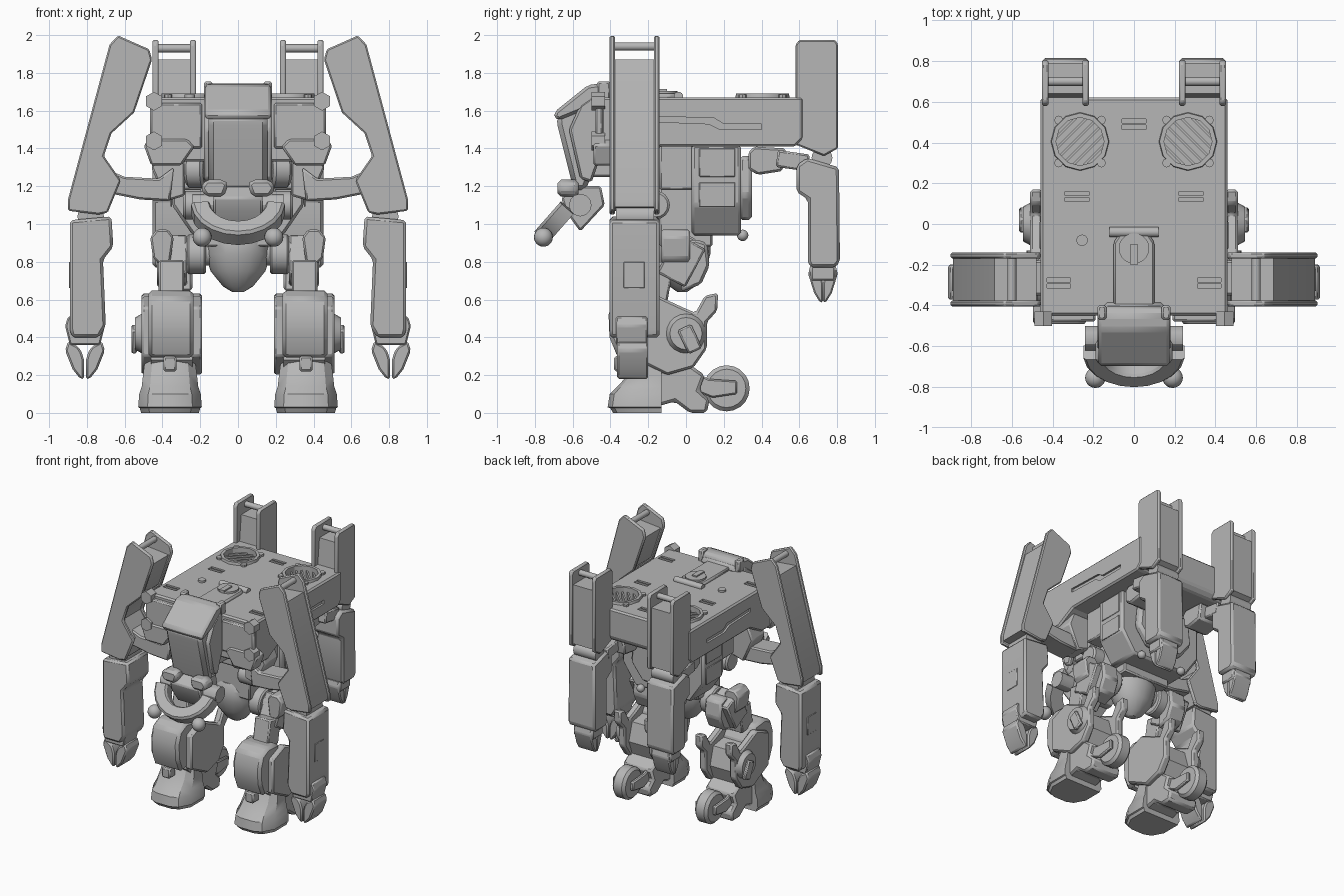
import bpy, bmesh, math
from mathutils import Vector, Matrix

if "Cube" in bpy.data.objects:
    bpy.data.objects.remove(bpy.data.objects["Cube"])

grey = bpy.data.materials.new("plain_grey")
grey.diffuse_color = (0.47, 0.47, 0.47, 1)
grey.use_nodes = True
grey.node_tree.nodes["Principled BSDF"].inputs["Base Color"].default_value = grey.diffuse_color


def finish(name, bm, mirror=False, bevel=0.0, helper=False):
    bmesh.ops.recalc_face_normals(bm, faces=bm.faces)
    me = bpy.data.meshes.new(name)
    bm.to_mesh(me)
    bm.free()
    me.materials.append(grey)
    ob = bpy.data.objects.new(name, me)
    bpy.context.collection.objects.link(ob)
    if bevel:
        b = ob.modifiers.new("bevel", 'BEVEL')
        b.width, b.segments, b.limit_method = bevel, 1, 'ANGLE'
    if mirror:
        ob.modifiers.new("mirror", 'MIRROR')
    ob.hide_render = helper
    return ob


def loft(name, rings, **kw):
    bm = bmesh.new()
    vs = [[bm.verts.new(p) for p in r] for r in rings]
    n = len(vs[0])
    for a, b in zip(vs, vs[1:]):
        for i in range(n):
            bm.faces.new((a[i], a[(i + 1) % n], b[(i + 1) % n], b[i]))
    bm.faces.new(vs[0])
    bm.faces.new(vs[-1])
    return finish(name, bm, **kw)


def prism(name, axis, pts, lo, hi, **kw):
    place = {'x': lambda p, d: (d, p[0], p[1]), 'y': lambda p, d: (p[0], d, p[1]),
             'z': lambda p, d: (p[0], p[1], d)}[axis]
    return loft(name, [[place(p, d) for p in pts] for d in (lo, hi)], **kw)


def box(name, x, y, z, tilt=0, axis='X', bevel=0.01, **kw):
    c = Vector(((x[0] + x[1]) / 2, (y[0] + y[1]) / 2, (z[0] + z[1]) / 2))
    bm = bmesh.new()
    bmesh.ops.create_cube(bm, size=1, matrix=Matrix.Translation(c) @ Matrix.Rotation(math.radians(tilt), 4, axis)
                          @ Matrix.Diagonal((x[1] - x[0], y[1] - y[0], z[1] - z[0], 1)))
    return finish(name, bm, bevel=bevel, **kw)


def rod(name, a, b, r1, r2=None, n=16, **kw):
    a, b = Vector(a), Vector(b)
    bm = bmesh.new()
    bmesh.ops.create_cone(bm, cap_ends=True, segments=n, radius1=r1, radius2=r1 if r2 is None else r2,
                          depth=(b - a).length, matrix=Matrix.Translation((a + b) / 2)
                          @ (b - a).to_track_quat('Z', 'Y').to_matrix().to_4x4())
    return finish(name, bm, **kw)


def ball(name, c, r, **kw):
    bm = bmesh.new()
    bmesh.ops.create_uvsphere(bm, u_segments=20, v_segments=12, radius=r, matrix=Matrix.Translation(c))
    return finish(name, bm, **kw)


def cut(ob, cutter):
    m = ob.modifiers.new("cut", 'BOOLEAN')
    m.operation, m.object, m.solver = 'DIFFERENCE', cutter, 'EXACT'


# main body with vents, slots and side grooves cut in
body = prism("body", 'x', [(-.45, 1.67), (.62, 1.67), (.62, 1.45), (.58, 1.41), (-.13, 1.41), (-.28, 1.33),
                           (-.45, 1.33)], -.46, .46, bevel=.012)
cut(body, rod("vent_cutter", (.265, .405, 1.57), (.265, .405, 1.75), .118, n=24, mirror=True, helper=True))
cut(body, prism("groove_cutter", 'x', [(-.14, 1.57), (.15, 1.56), (.2, 1.53), (.4, 1.53), (.4, 1.5), (.18, 1.5),
                                       (.12, 1.53), (-.14, 1.54)], .445, .5, mirror=True, helper=True))
for i, (sx, sy) in enumerate([(0, .49), (.28, .135), (.37, -.29)]):
    for k in (-1, 1):
        cut(body, box(f"slot_cutter_{i}_{k}", (sx - .058, sx + .058), (sy + k * .015 - .01, sy + k * .015 + .01),
                      (1.655, 1.7), bevel=0, mirror=sx > 0, helper=True))

# round vents with diagonal slats
for k in range(6):
    o = -.095 + k * .038
    h = math.sqrt(.117 ** 2 - o * o)
    cx, cy = .265 + o * .707, .405 + o * .707
    box(f"vent_slat_{k}", (cx - h, cx + h), (cy - .006, cy + .006), (1.61, 1.655), tilt=-45, axis='Z', bevel=0,
        mirror=True)
bm = bmesh.new()
loops = [[bm.verts.new((.265 + r * math.cos(a * math.pi / 6), .405 + r * math.sin(a * math.pi / 6), z))
          for a in range(12)] for r, z in [(.145, 1.66), (.14, 1.69), (.118, 1.69), (.118, 1.64)]]
for j in range(4):
    for i in range(12):
        p, q = loops[j], loops[(j + 1) % 4]
        bm.faces.new((p[i], p[(i + 1) % 12], q[(i + 1) % 12], q[i]))
finish("vent_ring", bm, mirror=True)
for i, (dx, dy) in enumerate([(1, 1), (1, -1), (-1, 1), (-1, -1)]):
    rod(f"vent_bolt_{i}", (.265 + dx * .105, .405 + dy * .105, 1.66), (.265 + dx * .105, .405 + dy * .105, 1.685),
        .022, n=8, mirror=True)

# top hatch
prism("hatch", 'z', [(-.1, -.42), (.1, -.42), (.1, -.09), (.06, -.03), (-.06, -.03), (-.1, -.09)], 1.66, 1.69,
      bevel=.01)
rod("hatch_cap", (0, -.12, 1.68), (0, -.12, 1.705), .075, n=20)
box("hatch_handle", (-.02, .02), (-.2, -.1), (1.7, 1.715), bevel=0)
rod("hatch_hinge", (-.12, -.04, 1.675), (.12, -.04, 1.675), .025)
rod("fuel_cap", (-.255, -.08, 1.66), (-.255, -.08, 1.685), .028)

# chest and front bolts
box("chest_panel", (.19, .465), (-.48, -.44), (1.4, 1.64), mirror=True)
prism("chest_lower", 'y', [(.23, 1.41), (.3, 1.31), (.46, 1.31), (.5, 1.42), (.45, 1.45), (.27, 1.45)], -.49, -.38,
      bevel=.01, mirror=True)
for z in (1.65, 1.44):
    rod("chest_bolt", (.445, -.5, z), (.445, -.43, z), .05, n=6, mirror=True)

# neck joint discs
rod("shoulder_disc", (.17, -.27, 1.29), (.27, -.25, 1.29), .1, n=20, bevel=.015, mirror=True)
rod("lower_disc", (.15, -.16, 1.1), (.29, -.16, 1.1), .075, n=16, bevel=.012, mirror=True)

# engine block and inner frame
prism("engine", 'y', [(-.35, 1.42), (.35, 1.42), (.35, 1.1), (.24, .94), (-.24, .94), (-.35, 1.1)], .03, .29,
      bevel=.015)
for z in ((1.25, 1.4), (1.09, 1.22)):
    box("engine_plate", (.35, .357), (.07, .26), z, bevel=.003, mirror=True)
prism("engine_back", 'y', [(-.22, 1.36), (.22, 1.36), (.24, 1.15), (.14, 1.02), (-.14, 1.02), (-.24, 1.15)], .28, .35,
      bevel=.02)
box("inner_frame", (-.32, .32), (-.14, .04), (1.18, 1.42))
box("neck_frame", (-.18, .18), (-.3, -.1), (1.2, 1.4))
box("waist", (-.2, .2), (-.14, .14), (.88, 1.2))
ball("engine_knob", (.18, .3, .94), .03, mirror=True)

# pointed pelvis
loft("pelvis", [[(r * math.cos(a * math.pi / 8), -.02 + r * .85 * math.sin(a * math.pi / 8), z) for a in range(16)]
                for r, z in [(.15, .97), (.18, .92), (.175, .84), (.145, .75), (.08, .67), (.03, .64)]])
rod("hip_axle", (-.36, -.02, .85), (.36, -.02, .85), .07)
rod("hip_collar", (.17, -.02, .84), (.27, -.02, .84), .105, n=20, bevel=.01, mirror=True)

# head with hood, face, eyes
head = [(-.44, 1.72), (-.52, 1.7), (-.685, 1.57), (-.68, 1.52), (-.595, 1.18), (-.53, 1.18), (-.44, 1.42), (-.38, 1.7)]
prism("head", 'x', head, -.155, .155, bevel=.025)
prism("head_hood", 'x', [(-.4, 1.72), (-.45, 1.745), (-.52, 1.735), (-.695, 1.595), (-.7, 1.56), (-.67, 1.55),
                         (-.5, 1.62), (-.42, 1.62)], -.175, .175, bevel=.025)
prism("head_side", 'x', [(-.46, 1.7), (-.56, 1.63), (-.62, 1.5), (-.56, 1.24), (-.5, 1.22), (-.42, 1.45)], .14, .18,
      bevel=.012, mirror=True)
box("head_tab", (.135, .18), (-.47, -.4), (1.66, 1.755), mirror=True)
box("neck", (-.13, .13), (-.5, -.25), (1.25, 1.6))
prism("eye", 'y', [(.05, 1.21), (.075, 1.235), (.17, 1.235), (.2, 1.19), (.17, 1.145), (.075, 1.145)], -.68, -.57,
      bevel=.018, mirror=True)
prism("muzzle", 'x', [(-.59, 1.2), (-.66, 1.14), (-.64, 1.07), (-.56, .96), (-.43, 1.1), (-.45, 1.2)], -.13, .13,
      bevel=.01)

# curved jaw in a tilted plane, with ball ends
rings = []
for i in range(11):
    t = math.radians(5 + 17 * i)
    rings.append([Vector((0, -.62, 1.1)) + Vector((r * math.cos(t), 0, 0))
                  + Vector((0, -.66, -.75)) * r * .95 * math.sin(t) + Vector((0, -.75, .66)) * u
                  for r, u in [(.25, -.05), (.25, .03), (.235, .045), (.16, .045), (.15, .03), (.15, -.05)]])
loft("jaw", rings)
ball("jaw_ball", (.19, -.755, .93), .05, mirror=True)
rod("jaw_pivot", (.13, -.56, 1.1), (.24, -.56, 1.1), .06, n=12, mirror=True)

# front arms: two plates around a core, open at the top
upper = [(.635, 1.998), (.47, 1.925), (.455, 1.87), (.55, 1.59), (.67, 1.48), (.71, 1.36), (.62, 1.23), (.69, 1.06),
         (.74, 1.05), (.9, 1.07), (.9, 1.13), (.68, 1.95)]
core = [(.685, 1.87), (.48, 1.85), (.565, 1.6), (.68, 1.49), (.725, 1.36), (.64, 1.23), (.7, 1.07), (.89, 1.09),
        (.89, 1.13)]
for y in (-.405, -.17):
    prism("front_upper_plate", 'y', upper, y, y + .03, bevel=.008, mirror=True)
prism("front_upper_core", 'y', core, -.38, -.15, mirror=True)
rod("front_top_bar", (.6, -.38, 1.94), (.6, -.15, 1.94), .022, mirror=True)
rod("front_elbow", (.78, -.37, 1.04), (.78, -.17, 1.04), .07, mirror=True)
prism("front_forearm", 'y', [(.89, 1.02), (.67, 1.04), (.66, .88), (.715, .81), (.71, .7), (.7, .46),
                             (.735, .4), (.88, .4), (.89, .44)], -.405, -.14, bevel=.015, mirror=True)
box("forearm_panel", (.885, .894), (-.33, -.22), (.66, .8), bevel=.003, mirror=True)
prism("front_wrist", 'y', [(.72, .51), (.9, .51), (.915, .46), (.89, .36), (.73, .36), (.705, .46)], -.37, -.205,
      bevel=.008, mirror=True)
claw = [(0, 0), (0, .1), (.012, .14), (.03, .17), (.085, .2), (.1, .15), (.06, .05), (.02, 0)]
for s in (-1, 1):
    prism("front_claw", 'y', [(.81 + s * (x + .005), z + .18) for x, z in claw], -.365, -.2, bevel=.01, mirror=True)
prism("front_arm_link", 'y', [(.34, 1.3), (.42, 1.24), (.6, 1.25), (.72, 1.3), (.72, 1.17), (.52, 1.13), (.36, 1.12)],
      -.35, -.18, bevel=.01, mirror=True)
prism("link_mount", 'y', [(.28, 1.4), (.42, 1.4), (.46, 1.3), (.38, 1.12), (.28, 1.15)], -.32, -.16, bevel=.01,
      mirror=True)

# rear arms
rear = [(.6, 1.975), (.79, 1.975), (.805, 1.95), (.805, 1.4), (.73, 1.36), (.58, 1.42), (.58, 1.95)]
for x in (.222, .42):
    prism("rear_upper_plate", 'x', rear, x, x + .032, bevel=.008, mirror=True)
prism("rear_upper_core", 'x', [(.62, 1.67), (.64, 1.87), (.79, 1.87), (.79, 1.41), (.73, 1.38), (.59, 1.43),
                               (.59, 1.67)], .24, .43, mirror=True)
rod("rear_top_bar", (.24, .7, 1.93), (.43, .7, 1.93), .022, mirror=True)
rod("rear_elbow", (.24, .72, 1.35), (.43, .72, 1.35), .055, mirror=True)
prism("rear_forearm", 'x', [(.64, 1.35), (.81, 1.3), (.815, .8), (.79, .77), (.66, .77), (.645, .8), (.645, 1.13),
                            (.585, 1.17), (.585, 1.31)], .222, .452, bevel=.015, mirror=True)
box("rear_wrist", (.25, .42), (.66, .79), (.7, .79), mirror=True)
for s in (-1, 1):
    prism("rear_claw", 'x', [(.725 + s * x * .78, z + .585) for x, z in claw], .26, .41, bevel=.01, mirror=True)
prism("rear_link", 'x', [(.33, 1.38), (.36, 1.41), (.53, 1.4), (.51, 1.28), (.38, 1.26), (.33, 1.29)], .17, .36,
      bevel=.012, mirror=True)
box("rear_link_joint", (.22, .42), (.48, .65), (1.29, 1.38), tilt=-8, mirror=True)

# hips and thighs
prism("hip_block", 'y', [(.34, .93), (.37, .97), (.43, .97), (.465, .93), (.45, .82), (.42, .79), (.36, .79)],
      -.13, .02, bevel=.01, mirror=True)
box("thigh", (.27, .43), (-.11, .06), (.69, .92), tilt=-28, mirror=True)
prism("hip_shell", 'x', [(-.02, .9), (.05, .92), (.11, .9), (.125, .78), (.08, .68), (-.03, .64), (-.02, .7)],
      .24, .38, bevel=.015, mirror=True)
box("thigh_lower", (.285, .42), (-.22, -.08), (.6, .8), tilt=-10, mirror=True)

# shins: rounded shell, side plates, knee disc
shin = [(-.36, .29), (-.405, .4), (-.41, .52), (-.38, .61), (-.3, .65), (-.18, .64), (-.1, .52), (-.12, .32)]
prism("shin_shell", 'x', shin, .235, .475, bevel=.02, mirror=True)
calf = [(-.3, .3), (-.3, .56), (-.15, .62), (-.02, .56), (.05, .53), (.1, .62), (.17, .635), (.165, .54), (.11, .48),
        (.11, .34), (.04, .24), (-.1, .2)]
for x in (.19, .45):
    prism("calf_plate", 'x', calf, x, x + .06, bevel=.012, mirror=True)
prism("calf_core", 'x', [(-.28, .28), (-.25, .54), (.02, .5), (.06, .36), (0, .2), (-.18, .18)], .24, .46, mirror=True)
rod("knee_disc", (.5, .0, .42), (.545, .0, .42), .11, .085, n=20, mirror=True)
box("knee_lever", (.535, .565), (-.02, .06), (.32, .46), tilt=25, mirror=True)

# feet: domed toe, heel, rear wheel
base = [(.19, -.13), (.19, -.3), (.24, -.39), (.3, -.415), (.42, -.415), (.48, -.39), (.53, -.3), (.53, -.13)]
loft("toe", [[(.36 + (x - .36) * sx, -.13 + (y + .13) * sy, z) for x, y in base]
             for z, sx, sy in [(0, .9, .9), (.025, .94, .95), (.03, .99, 1), (.1, .96, .96), (.14, .88, .82),
                               (.2, .84, .62), (.28, .78, .48), (.29, .72, .42)]], mirror=True)
box("toe_clip", (.325, .395), (-.38, -.3), (.22, .3), mirror=True)
prism("heel", 'x', [(-.2, .02), (-.06, .06), (.02, 0), (.11, 0), (.125, .07), (.07, .12), (.1, .2), (0, .27),
                    (-.2, .2)], .23, .48, bevel=.015, mirror=True)
for x in (.265, .415):
    prism("wheel_fork", 'x', [(.04, .12), (.04, .22), (.12, .18), (.27, .17), (.27, .1), (.14, .08)], x, x + .03,
          bevel=.008, mirror=True)
rod("heel_wheel", (.3, .215, .13), (.41, .215, .13), .122, n=20, bevel=.02, mirror=True)

# smooth the round parts, keep edges sharp; the cut body stays flat
bpy.ops.object.select_all(action='SELECT')
body.select_set(False)
bpy.context.view_layer.objects.active = bpy.data.objects["head"]
bpy.ops.object.shade_smooth_by_angle(angle=math.radians(30))
